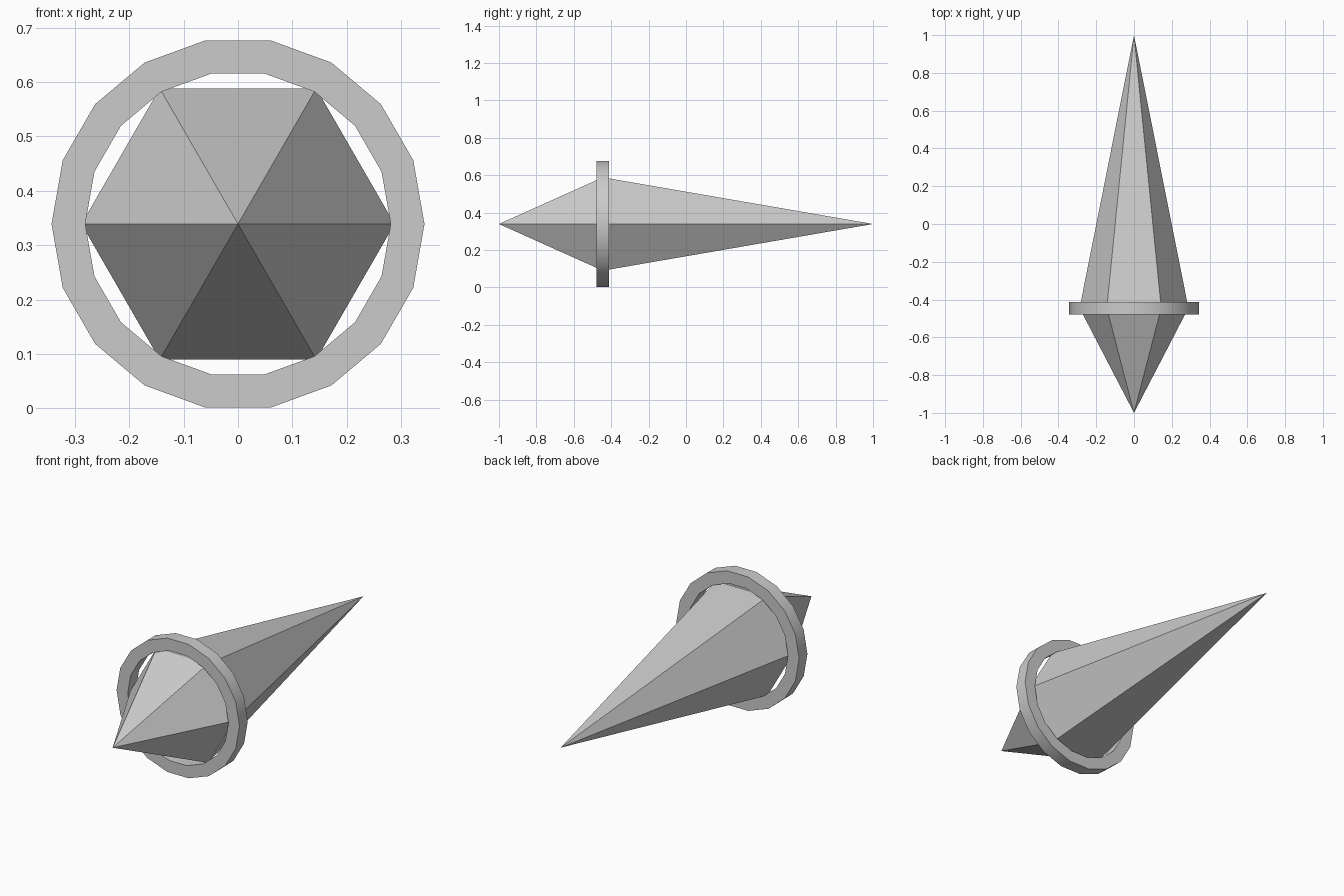
import bpy, bmesh
from math import cos, sin, pi, radians

cube = bpy.data.objects.get("Cube")
if cube:
    bpy.data.objects.remove(cube, do_unlink=True)

CENTRE_Z = 0.339
WIDEST_Y = -0.445

grey = bpy.data.materials.new("light_grey")
grey.use_nodes = True
colour = (0.6, 0.6, 0.6, 1)
grey.diffuse_color = colour
grey.node_tree.nodes["Principled BSDF"].inputs["Base Color"].default_value = colour


def loop(bm, sides, radius, y):
    """Regular polygon of vertices around the long axis."""
    return [bm.verts.new((radius * cos(2 * pi * i / sides), y,
                          CENTRE_Z + radius * sin(2 * pi * i / sides)))
            for i in range(sides)]


def bridge(bm, a, b):
    n = len(a)
    for i in range(n):
        j = (i + 1) % n
        bm.faces.new((a[i], a[j], b[j], b[i]))


def finish(bm, name):
    bmesh.ops.recalc_face_normals(bm, faces=bm.faces)
    mesh = bpy.data.meshes.new(name)
    bm.to_mesh(mesh)
    bm.free()
    mesh.materials.append(grey)
    obj = bpy.data.objects.new(name, mesh)
    bpy.context.collection.objects.link(obj)
    return obj


# Crystal: two six-sided points joined at the widest section
bm = bmesh.new()
girdle = loop(bm, 6, 0.288, WIDEST_Y)
for tip_y in (-1, 1):
    tip = bm.verts.new((0, tip_y, CENTRE_Z))
    for i in range(6):
        bm.faces.new((girdle[i], girdle[(i + 1) % 6], tip))
finish(bm, "crystal")

# Ring: flat band round the widest section
bm = bmesh.new()
half = 0.033
section = [loop(bm, 18, r, WIDEST_Y + dy) for r, dy in
           ((0.343, -half), (0.343, half), (0.281, half), (0.281, -half))]
for i in range(4):
    bridge(bm, section[i], section[(i + 1) % 4])
ring = finish(bm, "ring")

bpy.ops.object.select_all(action="DESELECT")
ring.select_set(True)
bpy.context.view_layer.objects.active = ring
bpy.ops.object.shade_smooth_by_angle(angle=radians(30))
